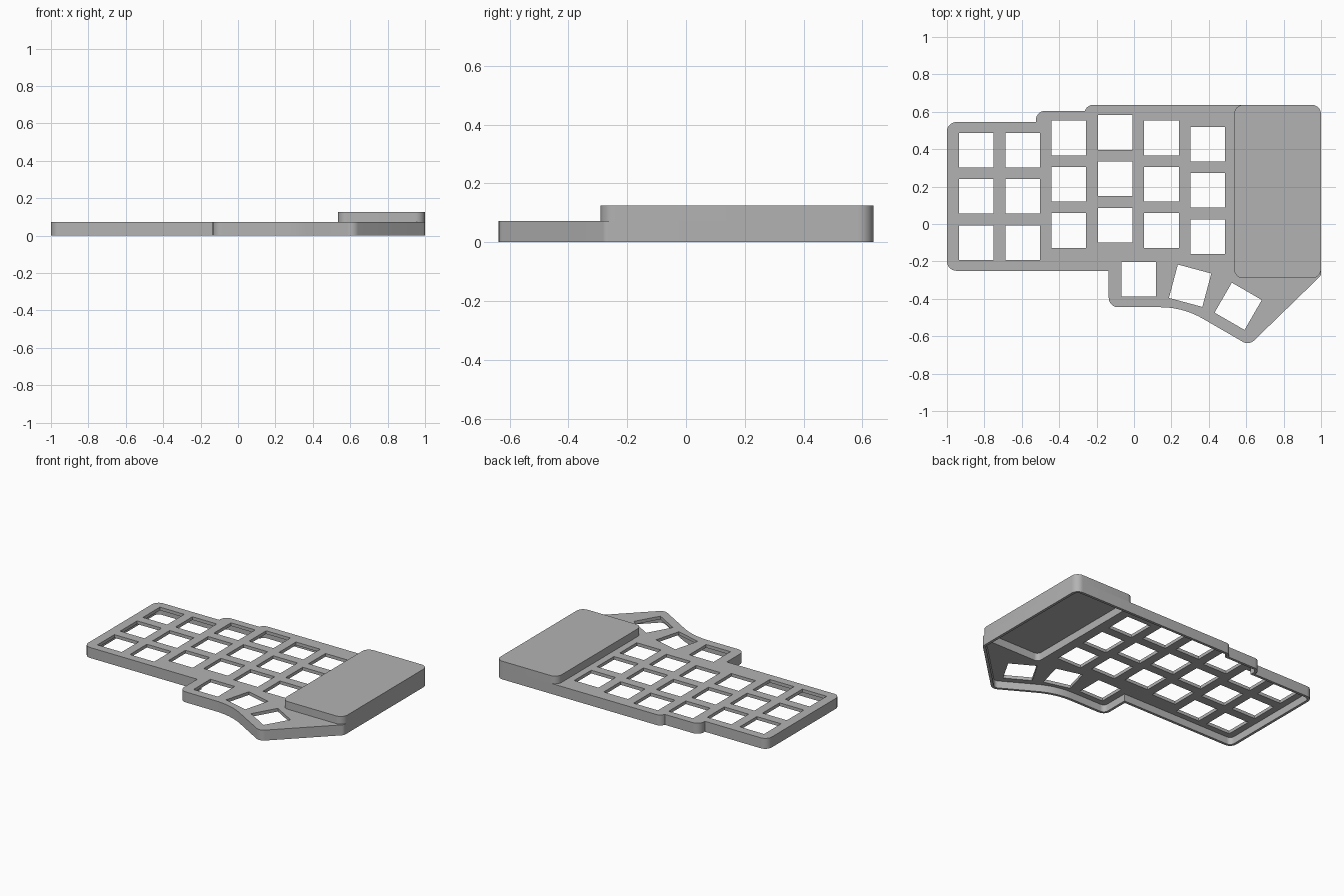
import bpy
import bmesh
import math
from mathutils import Vector, Matrix

if "Cube" in bpy.data.objects:
    bpy.data.objects.remove(bpy.data.objects["Cube"])

TOP, COVER_TOP = 0.072, 0.125
PLATE, WALL = 0.022, 0.018
KEY, PITCH = 0.185, 0.2475

grey = bpy.data.materials.new("plain grey")
grey.use_nodes = True
grey.diffuse_color = (0.45, 0.45, 0.45, 1)
grey.node_tree.nodes["Principled BSDF"].inputs["Base Color"].default_value = (0.45, 0.45, 0.45, 1)


def corner_dirs(corners, i):
    """Unit directions into and out of corner i, and the signed turn."""
    p = Vector(corners[i][:2])
    a = (p - Vector(corners[i - 1][:2])).normalized()
    b = (Vector(corners[(i + 1) % len(corners)][:2]) - p).normalized()
    return p, a, b, math.atan2(a.x * b.y - a.y * b.x, a.dot(b))


def inset(corners, t):
    """Shrink a counter-clockwise outline of (x, y, radius) corners."""
    out = []
    for i, c in enumerate(corners):
        p, a, b, turn = corner_dirs(corners, i)
        na, nb = Vector((-a.y, a.x)), Vector((-b.y, b.x))
        q = p + (na + nb) * (t / (1 + na.dot(nb)))
        r = c[2] - t if turn > 0 else c[2] + t
        out.append((q.x, q.y, max(r, 0) if c[2] else 0))
    return out


def rounded(corners, steps=10):
    """Replace each corner by an arc of its radius."""
    pts = []
    for i, c in enumerate(corners):
        p, a, b, turn = corner_dirs(corners, i)
        r = c[2]
        if r < 0.001:
            pts.append(p)
            continue
        start = p - a * (r * math.tan(abs(turn) / 2))
        side = math.copysign(1, turn)
        centre = start + Vector((-a.y, a.x)) * (r * side)
        for k in range(steps + 1):
            pts.append(centre + Matrix.Rotation(turn * k / steps, 2) @ (start - centre))
    return pts


def add_prism(bm, pts, z0, z1):
    low = [bm.verts.new((p.x, p.y, z0)) for p in pts]
    high = [bm.verts.new((p.x, p.y, z1)) for p in pts]
    bm.faces.new(low[::-1])
    bm.faces.new(high)
    for i in range(len(pts)):
        j = (i + 1) % len(pts)
        bm.faces.new((low[i], low[j], high[j], high[i]))


def prisms(name, outlines, z0, z1):
    bm = bmesh.new()
    for pts in outlines:
        add_prism(bm, pts, z0, z1)
    mesh = bpy.data.meshes.new(name)
    bm.to_mesh(mesh)
    bm.free()
    mesh.materials.append(grey)
    ob = bpy.data.objects.new(name, mesh)
    bpy.context.collection.objects.link(ob)
    return ob


def cut(ob, cutter):
    """Subtract the cutter, then remove it."""
    cutter.hide_render = True
    mod = ob.modifiers.new("cut", "BOOLEAN")
    mod.operation, mod.solver, mod.object = "DIFFERENCE", "EXACT", cutter
    activate(ob)
    bpy.ops.object.modifier_apply(modifier=mod.name)
    bpy.data.objects.remove(cutter)


def activate(ob):
    bpy.ops.object.select_all(action="DESELECT")
    ob.select_set(True)
    bpy.context.view_layer.objects.active = ob


def key_hole(x, y, degrees=0):
    h = KEY / 2
    turn = Matrix.Rotation(math.radians(degrees), 2)
    return [Vector((x, y)) + turn @ Vector(c) for c in ((-h, -h), (h, -h), (h, h), (-h, h))]


# Outlines, counter-clockwise, each corner with its rounding radius
case_outline = [
    (-1, -0.25, 0.05), (-0.135, -0.25, 0), (-0.135, -0.445, 0.05),
    (0.262, -0.445, 0.45), (0.615, -0.649, 0.05), (1, -0.275, 0.03),
    (1, 0.637, 0.05), (-0.25, 0.637, 0.045), (-0.262, 0.605, 0),
    (-0.525, 0.605, 0.05), (-0.525, 0.545, 0), (-1, 0.545, 0.05),
]
cover_outline = [(0.535, -0.29, 0.05), (1, -0.29, 0.05), (1, 0.637, 0.05), (0.535, 0.637, 0.05)]
bay = rounded(inset(cover_outline, WALL + 0.002))

# Staggered key columns and the fanned thumb keys
holes = [key_hole(-0.843 + PITCH * col, top - PITCH * row)
         for col, top in enumerate((0.395, 0.395, 0.46, 0.489, 0.46, 0.427))
         for row in range(3)]
holes += [key_hole(0.025, -0.295), key_hole(0.3, -0.33, -15), key_hole(0.557, -0.44, -30)]

# Case: open-bottomed tray with key holes and a bay under the cover
case = prisms("key_case", [rounded(case_outline)], 0, TOP)
cut(case, prisms("hollow_cutter", [rounded(inset(case_outline, WALL))], -0.1, TOP - PLATE))
cut(case, prisms("hole_cutter", holes + [bay], TOP - PLATE - 0.01, TOP + 0.1))

# Raised cover over the controller bay
cover = prisms("controller_cover", [rounded(cover_outline)], TOP, COVER_TOP)
cut(cover, prisms("bay_cutter", [bay], -0.1, COVER_TOP - PLATE))

for ob in (case, cover):
    activate(ob)
    bpy.ops.object.shade_smooth_by_angle(angle=math.radians(30))
